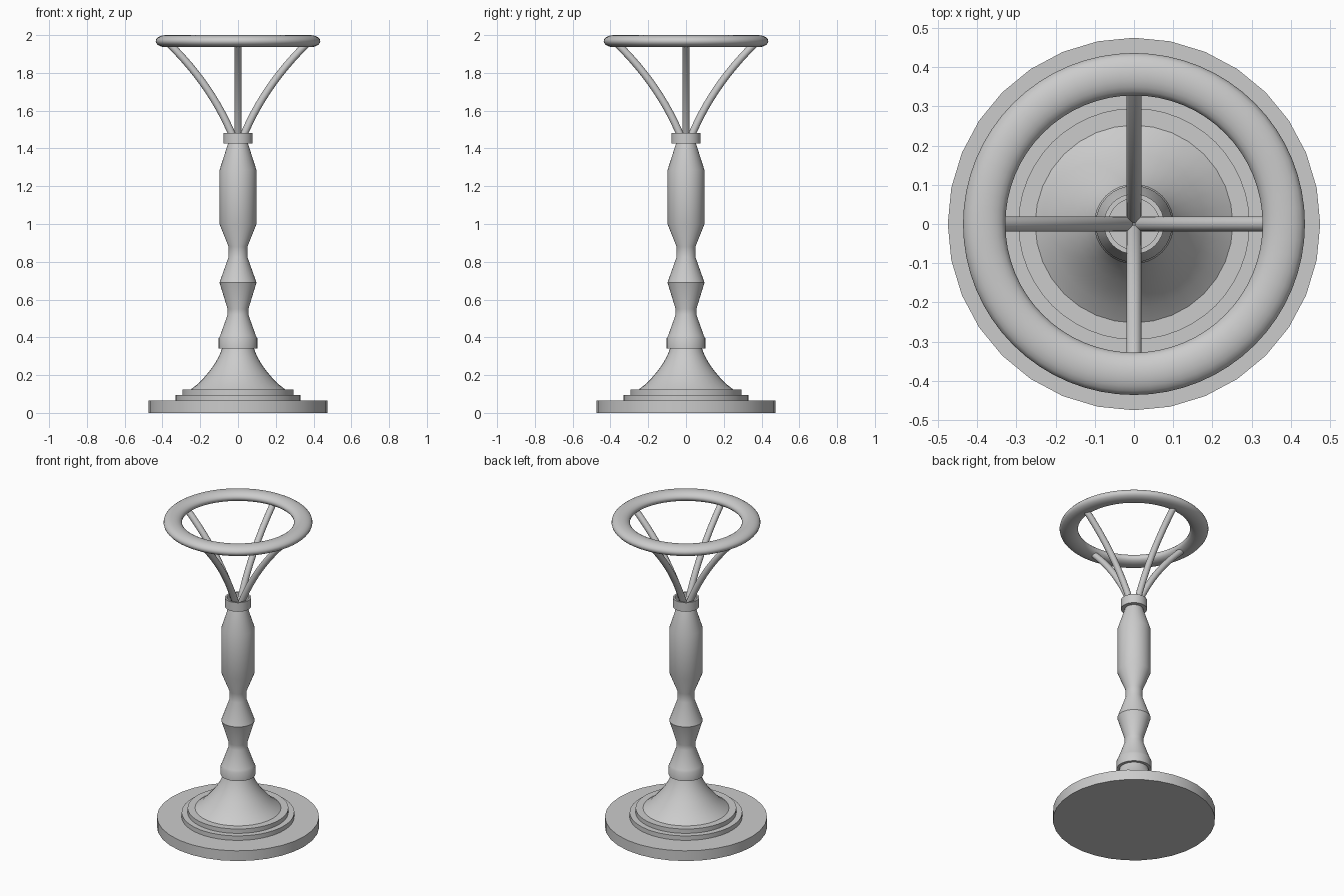
import bpy, bmesh, math

if "Cube" in bpy.data.objects:
    bpy.data.objects.remove(bpy.data.objects["Cube"])


def finish(name, bm, angle=30):
    bmesh.ops.recalc_face_normals(bm, faces=bm.faces)
    mesh = bpy.data.meshes.new(name)
    bm.to_mesh(mesh)
    bm.free()
    ob = bpy.data.objects.new(name, mesh)
    bpy.context.collection.objects.link(ob)
    bpy.ops.object.select_all(action='DESELECT')
    ob.select_set(True)
    bpy.context.view_layer.objects.active = ob
    bpy.ops.object.shade_smooth_by_angle(angle=math.radians(angle))
    return ob


def lathe(name, profile, sides=32, closed=False, angle=30):
    """Spin an (r, z) profile around z; open profiles get end caps."""
    bm = bmesh.new()
    rings = []
    for r, z in profile:
        rings.append([bm.verts.new((r * math.cos(2 * math.pi * i / sides),
                                    r * math.sin(2 * math.pi * i / sides), z))
                      for i in range(sides)])
    pairs = list(zip(rings, rings[1:]))
    if closed:
        pairs.append((rings[-1], rings[0]))
    else:
        bm.faces.new(rings[0])
        bm.faces.new(rings[-1])
    for a, b in pairs:
        for i in range(sides):
            j = (i + 1) % sides
            bm.faces.new((a[i], a[j], b[j], b[i]))
    return finish(name, bm, angle)


# stepped round base
lathe("base_plate", [(0.475, 0), (0.475, 0.066)])
lathe("base_middle_step", [(0.33, 0.066), (0.33, 0.095)], 48)
lathe("base_upper_step", [(0.295, 0.095), (0.295, 0.123)], 48)

# concave flared foot
lathe("flared_foot", [(0.252, 0.123), (0.215, 0.151), (0.18, 0.187), (0.15, 0.223),
                      (0.125, 0.257), (0.105, 0.292), (0.09, 0.325), (0.082, 0.35)])

# turned stem
lathe("turned_stem", [(0.102, 0.342), (0.102, 0.395), (0.095, 0.408), (0.055, 0.52),
                      (0.055, 0.55), (0.098, 0.69), (0.05, 0.825), (0.05, 0.88),
                      (0.098, 1.0), (0.098, 1.285), (0.053, 1.425)])

# hollow cup at the top of the stem
lathe("stem_cup", [(0.05, 1.425), (0.077, 1.425), (0.077, 1.483),
                   (0.065, 1.483), (0.065, 1.44)])

# flattened support ring
section = [(0.382 + 0.054 * math.cos(2 * math.pi * k / 20),
            1.968 + 0.032 * math.sin(2 * math.pi * k / 20)) for k in range(20)]
lathe("top_ring", section, 64, closed=True, angle=60)


# four curved rods from the cup to the ring
def make_rod(name, angle, radius=0.0195, steps=12, sides=16):
    p0, p1, p2 = (0.02, 1.445), (0.13, 1.725), (0.365, 1.955)
    bm = bmesh.new()
    rings = []
    c, s = math.cos(angle), math.sin(angle)
    for k in range(steps + 1):
        t = k / steps
        r, z = [(1 - t) ** 2 * a + 2 * t * (1 - t) * b + t * t * d
                for a, b, d in zip(p0, p1, p2)]
        dr, dz = [(1 - t) * (b - a) + t * (d - b) for a, b, d in zip(p0, p1, p2)]
        n = math.hypot(dr, dz)
        ring = []
        for i in range(sides):
            u = radius * math.cos(2 * math.pi * i / sides)
            v = radius * math.sin(2 * math.pi * i / sides)
            x, h = r + u * dz / n, z - u * dr / n
            ring.append(bm.verts.new((x * c - v * s, x * s + v * c, h)))
        rings.append(ring)
    for a, b in zip(rings, rings[1:]):
        for i in range(sides):
            j = (i + 1) % sides
            bm.faces.new((a[i], a[j], b[j], b[i]))
    bm.faces.new(rings[0])
    bm.faces.new(rings[-1])
    finish(name, bm, 40)


for q, side in enumerate(("right", "back", "left", "front")):
    make_rod(side + "_rod", q * math.pi / 2)
